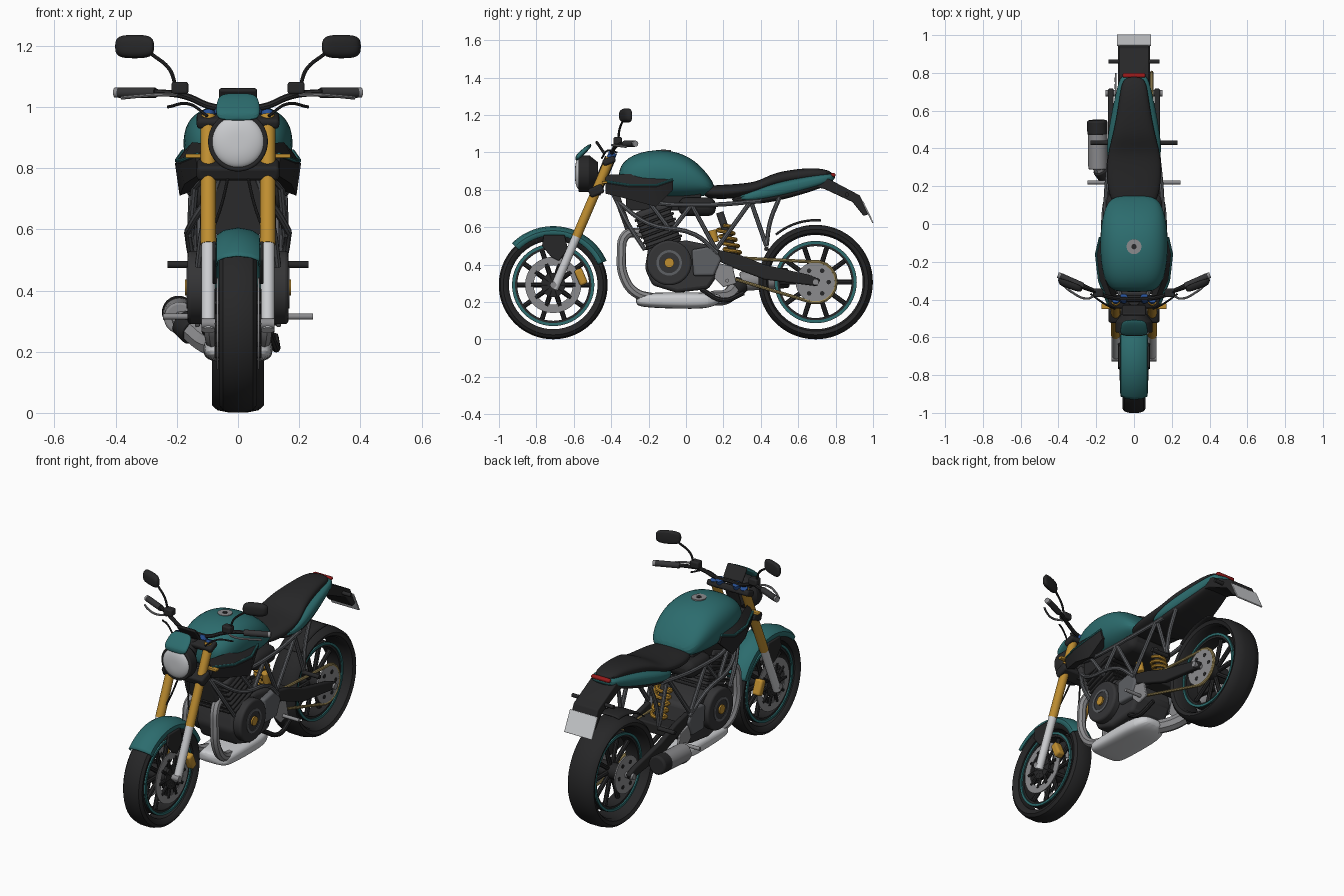
import bpy, bmesh
from math import sin, cos, pi, radians
from mathutils import Vector, Matrix

cube = bpy.data.objects.get("Cube")
if cube:
    bpy.data.objects.remove(cube)

COLOURS = {
    "teal": (.025, .15, .155), "black": (.02, .02, .021), "dark_grey": (.035, .035, .037),
    "frame_grey": (.11, .115, .125), "steel": (.26, .26, .27), "silver": (.6, .61, .63),
    "gold": (.52, .27, .03), "chain_tan": (.36, .27, .1), "red": (.3, .01, .01), "blue": (.02, .08, .3),
}
M, parts = {}, []
for name, rgb in COLOURS.items():
    mat = M[name] = bpy.data.materials.new(name)
    mat.use_nodes = True
    mat.diffuse_color = (*rgb, 1)
    mat.node_tree.nodes["Principled BSDF"].inputs["Base Color"].default_value = (*rgb, 1)


# Helpers
def finish(name, me, colour, mirror=False, bevel=0, subsurf=0, solid=0):
    me.materials.clear()
    me.materials.append(M[colour])
    ob = bpy.data.objects.new(name, me)
    bpy.context.scene.collection.objects.link(ob)
    if bevel:
        mod = ob.modifiers.new("bevel", "BEVEL")
        mod.width, mod.segments = bevel, 3
    if subsurf:
        mod = ob.modifiers.new("subsurf", "SUBSURF")
        mod.levels = mod.render_levels = subsurf
    if solid:
        ob.modifiers.new("solid", "SOLIDIFY").thickness = solid
    if mirror:
        ob.modifiers.new("mirror", "MIRROR")
    parts.append(ob)


def from_bm(name, bm, colour, **opts):
    bmesh.ops.recalc_face_normals(bm, faces=bm.faces)
    me = bpy.data.meshes.new(name)
    bm.to_mesh(me)
    bm.free()
    finish(name, me, colour, **opts)


def cyl(name, pairs, r, colour, r2=None, n=24, **opts):
    bm = bmesh.new()
    for p, q in pairs:
        p, q = Vector(p), Vector(q)
        turn = (q - p).to_track_quat("Z", "Y").to_matrix().to_4x4()
        bmesh.ops.create_cone(bm, cap_ends=True, segments=n, radius1=r, radius2=r2 or r,
                              depth=(q - p).length, matrix=Matrix.Translation((p + q) / 2) @ turn)
    from_bm(name, bm, colour, **opts)


def box(name, c, size, colour, tilt=0, bevel=.008, **opts):
    bm = bmesh.new()
    place = Matrix.Translation(c) @ Matrix.Rotation(tilt, 4, "X") @ Matrix.Diagonal((*size, 1))
    bmesh.ops.create_cube(bm, size=1, matrix=place)
    from_bm(name, bm, colour, bevel=bevel, **opts)


def tube(name, pts, r, colour, cyclic=False, kind="AUTO", **opts):
    cu = bpy.data.curves.new(name, "CURVE")
    cu.dimensions, cu.bevel_depth, cu.bevel_resolution = "3D", r, 2
    cu.resolution_u, cu.use_fill_caps = 5, True
    sp = cu.splines.new("BEZIER")
    sp.bezier_points.add(len(pts) - 1)
    for bp, p in zip(sp.bezier_points, pts):
        bp.co = p
        bp.handle_left_type = bp.handle_right_type = kind
    sp.use_cyclic_u = cyclic
    ob = bpy.data.objects.new(name, cu)
    bpy.context.scene.collection.objects.link(ob)
    deps = bpy.context.evaluated_depsgraph_get()
    me = bpy.data.meshes.new_from_object(ob.evaluated_get(deps))
    bpy.data.objects.remove(ob)
    finish(name, me, colour, **opts)


def skin(bm, rings, wrap_rings, wrap_pts):
    n, k = len(rings), len(rings[0])
    for i in range(n if wrap_rings else n - 1):
        a, b = rings[i], rings[(i + 1) % n]
        for j in range(k if wrap_pts else k - 1):
            l = (j + 1) % k
            bm.faces.new((a[j], a[l], b[l], b[j]))


def lathe(name, prof, y, z, colour, start=0, end=360, n=56, closed=True, **opts):
    # Revolves (radius, x) points about a crosswise axle
    bm, full = bmesh.new(), end - start == 360
    rings = []
    for i in range(n if full else n + 1):
        a = radians(start + (end - start) * i / n)
        rings.append([bm.verts.new((x, y + r * cos(a), z + r * sin(a))) for r, x in prof])
    skin(bm, rings, full, closed)
    from_bm(name, bm, colour, **opts)


def ring(name, r0, r1, x0, x1, y, z, colour, **opts):
    lathe(name, [(r0, x0), (r1, x0), (r1, x1), (r0, x1)], y, z, colour, **opts)


def solid_skin(name, rings, colour, **opts):
    bm = bmesh.new()
    rings = [[bm.verts.new(p) for p in points] for points in rings]
    skin(bm, rings, False, True)
    bm.faces.new(rings[0])
    bm.faces.new(rings[-1])
    from_bm(name, bm, colour, **opts)


def loft(name, sections, colour, xc=0, power=.8, yaw=0, **opts):
    # Sections are (y, bottom, top, half width)
    soft = lambda v: abs(v) ** power * (1 if v > 0 else -1)
    angles = [pi * (j + .5) / 8 for j in range(16)]
    rings = [[(xc + w * soft(cos(t)), y + yaw * w * soft(cos(t)), (lo + hi) / 2 + (hi - lo) / 2 * soft(sin(t)))
              for t in angles] for y, lo, hi, w in sections]
    solid_skin(name, rings, colour, subsurf=2, **opts)


def plate(name, pts, x0, x1, colour, **opts):
    bm = bmesh.new()
    face = bm.faces.new([bm.verts.new((x0, y, z)) for y, z in pts])
    out = bmesh.ops.extrude_face_region(bm, geom=[face])["geom"]
    bmesh.ops.translate(bm, vec=(x1 - x0, 0, 0), verts=[v for v in out if isinstance(v, bmesh.types.BMVert)])
    from_bm(name, bm, colour, **opts)


def spokes(name, y, z, r0, r1, x, count, r, colour, **opts):
    at = lambda a, d: (x, y + d * cos(a), z + d * sin(a))
    cyl(name, [(at(2 * pi * i / count, r0), at(2 * pi * i / count, r1)) for i in range(count)],
        r, colour, n=8, **opts)


# Wheels
FY, FZ, RY, RZ = -.71, .292, .693, .307
for end, y, R, hw in (("front", FY, FZ, .062), ("rear", RY, RZ, .085)):
    half = [(R - .055, .7), (R - .045, .9), (R - .025, 1), (R - .009, .8), (R - .001, .35)]
    tread = [(r, x * hw) for r, x in half] + [(r, -x * hw) for r, x in reversed(half)]
    lathe(end + "_tire", tread, y, R, "black", n=72)
    ring(end + "_rim", .192, .22, -.04, .04, y, R, "black")
    ring(end + "_rim_stripe", .204, .218, .04, .048, y, R, "teal", mirror=True)
    spokes(end + "_spokes", y, R, .03, .2, 0, 10, .013, "black")
    cyl(end + "_hub", [((-.07, y, R), (.07, y, R))], .045, "black")
    reach = .15 if end == "rear" else .12
    cyl(end + "_axle", [((-reach, y, R), (reach, y, R))], .017, "steel")

# Brakes, sprocket and chain
ring("front_brake_disc", .105, .15, .064, .07, FY, FZ, "steel", mirror=True)
spokes("front_disc_carrier", FY, FZ, .03, .118, .067, 10, .01, "black", mirror=True)
cyl("front_disc_centre", [((.06, FY, FZ), (.075, FY, FZ))], .065, "black", mirror=True)
box("front_caliper", (.08, -.562, .335), (.05, .045, .09), "gold", tilt=.4, bevel=.012, mirror=True)
cyl("rear_sprocket_and_disc", [((.092, RY, RZ), (.1, RY, RZ))], .107, "steel", n=40, mirror=True)
holes = [(RY + .07 * cos(i * pi / 3), RZ + .07 * sin(i * pi / 3)) for i in range(6)]
cyl("sprocket_holes", [((.098, y, z), (.102, y, z)) for y, z in holes], .012, "black", mirror=True)
chain = [(.094, RY + .11 * cos(a), RZ + .11 * sin(a)) for a in (radians(d) for d in range(-100, 101, 20))]
chain += [(.094, .12, .445), (.094, .08, .405), (.094, .12, .365)]
tube("chain", chain, .009, "chain_tan", cyclic=True, kind="VECTOR")

# Swingarm, shock and rear guard
plate("swingarm", [(.17, .48), (.28, .455), (.42, .4), (.66, .345), (.72, .32), (.7, .285), (.42, .32),
                   (.26, .38), (.17, .42)], .108, .138, "black", bevel=.008, mirror=True)
box("swingarm_bridge", (0, .27, .41), (.22, .1, .06), "black")
coil = []
for i in range(41):
    t, a = i / 40, i * pi / 4
    coil.append((.04 * cos(a), .2 + .06 * t + .04 * sin(a), .61 - .17 * t))
tube("shock_spring", coil, .01, "gold")
cyl("shock_body", [((0, .18, .68), (0, .275, .4))], .02, "dark_grey")
cyl("shock_reservoir", [((.08, .14, .585), (.08, .155, .52))], .022, "gold", bevel=.005)
lathe("rear_guard", [(.33, .07), (.337, .04), (.337, -.04), (.33, -.07)], RY, RZ, "black",
      start=85, end=130, n=16, closed=False, solid=.006)

# Front fork
def fork(z, x=.097):
    return (x, -.42 - (.935 - z) * .43, z)

cyl("fork_upper", [(fork(.97), fork(.55))], .025, "gold", mirror=True)
cyl("fork_lower", [(fork(.56), fork(.27))], .023, "silver", mirror=True)
cyl("fork_cap", [(fork(.97), fork(.985))], .02, "blue", mirror=True)
box("upper_clamp", fork(.955, 0), (.27, .07, .035), "black", tilt=.4, bevel=.012)
box("lower_clamp", fork(.795, 0), (.27, .08, .05), "black", tilt=.4, bevel=.012)
cyl("steering_stem", [(fork(.97, 0), fork(.78, 0))], .03, "black")
guard = [(.262, .073), (.288, .07), (.304, .045), (.312, 0), (.304, -.045), (.288, -.07), (.262, -.073)]
lathe("front_fender", guard, FY, FZ + .002, "teal", start=24, end=135, n=32, closed=False, solid=.005)
plate("fender_bracket", [(-.76, .56), (-.65, .56), (-.63, .48), (-.68, .42), (-.72, .44), (-.77, .5)],
      .07, .084, "black", bevel=.005, mirror=True)

# Headlight, visor and gauges
cyl("headlight_ring", [((0, -.515, .887), (0, -.575, .887))], .098, "black", n=40, bevel=.006)
cyl("headlight_bowl", [((0, -.515, .887), (0, -.47, .887))], .096, "black", r2=.06, n=40)
loft("headlight_lens", [(y, .887 - r, .887 + r, r) for y, r in
                        ((-.594, .02), (-.592, .05), (-.584, .078), (-.572, .09), (-.56, .09))], "silver", power=1)
loft("visor", [(-.592, .952, .98, .066), (-.575, .96, 1.0, .074), (-.535, .998, 1.035, .071),
               (-.505, 1.03, 1.05, .056)], "teal", power=.6)
box("gauge_panel", (0, -.457, 1.025), (.125, .015, .085), "black", tilt=.6)
cyl("gauge_trim", [((.055, -.4, .975), (.055, -.39, 1.0))], .022, "blue", mirror=True)

# Handlebar, controls and mirrors
tube("handlebar", [(0, -.4, 1), (.08, -.395, 1), (.17, -.375, 1.035), (.23, -.345, 1.045), (.39, -.275, 1.047)],
     .011, "black", mirror=True)
cyl("grip", [((.27, -.328, 1.046), (.39, -.275, 1.047))], .017, "dark_grey", mirror=True)
cyl("bar_end", [((.39, -.275, 1.047), (.403, -.27, 1.047))], .016, "steel", mirror=True)
tube("lever", [(.2, -.375, 1.04), (.25, -.395, 1.04), (.33, -.36, 1.035), (.38, -.32, 1.03)], .006, "steel",
     mirror=True)
box("control_box", (.19, -.365, 1.062), (.055, .045, .04), "black", mirror=True)
tube("mirror_stem", [(.205, -.36, 1.06), (.21, -.36, 1.09), (.225, -.355, 1.125), (.285, -.335, 1.175)], .006,
     "black", mirror=True)
loft("mirror_head", [(-.345, 1.18, 1.215, .045), (-.338, 1.165, 1.23, .06), (-.32, 1.157, 1.238, .066),
                     (-.302, 1.16, 1.235, .063)], "black", xc=.338, power=.6, yaw=.35, mirror=True)
tube("bar_cable", [(.23, -.37, 1.0), (.16, -.42, 1.01), (.1, -.45, .97)], .005, "black", mirror=True)
tube("brake_hose", [(.03, -.5, .78), (.06, -.545, .66), (.11, -.58, .54)], .005, "black", mirror=True)

# Tank and faceted side scoops with a stripe on the ridge
loft("tank", [(-.36, .82, .89, .08), (-.345, .79, .945, .13), (-.27, .76, 1.0, .17), (-.14, .75, 1.022, .185),
              (0, .75, .995, .178), (.09, .765, .92, .155), (.155, .78, .83, .115)], "teal")
cyl("tank_cap", [((0, -.12, .99), (0, -.12, 1.013))], .04, "steel", n=16)
cyl("tank_cap_lock", [((0, -.12, 1.0), (0, -.12, 1.016))], .014, "black")
scoop = [(-.43, .88, .835, .78, .14), (-.3, .885, .815, .748, .19), (-.16, .872, .815, .71, .206),
         (-.07, .857, .845, .8, .185)]
solid_skin("side_scoop", [[(x - .04, y, top), (x, y, mid), (x - .015, y, low), (x - .07, y, low + .02)]
                          for y, top, mid, low, x in scoop], "black", mirror=True)
tube("scoop_stripe", [(x - .006, y, mid + .01) for y, top, mid, low, x in scoop], .007, "teal", kind="VECTOR",
     mirror=True)
box("front_indicator", (.137, -.435, .84), (.07, .03, .014), "gold", bevel=.004, mirror=True)

# Seat and tail
loft("seat", [(.09, .77, .81, .09), (.13, .75, .825, .13), (.25, .75, .83, .15), (.36, .775, .84, .142),
              (.41, .79, .86, .13), (.47, .815, .89, .115), (.56, .835, .908, .095), (.69, .855, .922, .075),
              (.785, .868, .9, .06)], "black")
loft("tail_cowl", [(.26, .735, .765, .12), (.38, .728, .815, .152), (.5, .75, .85, .136), (.62, .782, .872, .114),
                   (.74, .822, .89, .087), (.8, .855, .885, .064)], "teal", power=.65)
loft("undertray", [(.24, .728, .77, .11), (.38, .721, .78, .14), (.5, .743, .8, .124), (.62, .775, .83, .102),
                   (.74, .815, .86, .076), (.79, .845, .87, .055)], "black", power=.5)
box("tail_light", (0, .787, .88), (.12, .025, .02), "red", tilt=-.2)
plate("plate_hanger", [(.66, .85), (.76, .86), (.93, .77), (.975, .67), (.95, .66), (.89, .735), (.74, .805),
                       (.66, .82)], -.08, .08, "black", bevel=.006)
box("number_plate", (0, .972, .68), (.18, .008, .125), "silver", tilt=.45, bevel=.002)
cyl("rear_indicator", [((.07, .86, .775), (.135, .86, .775))], .011, "black", mirror=True)

# Frame
for i, path in enumerate((
        [(.07, -.38, .82), (.14, -.2, .74), (.15, .1, .72), (.125, .4, .74)],
        [(.07, -.37, .74), (.15, -.2, .62), (.16, .05, .56), (.14, .17, .46)],
        [(.14, -.2, .74), (.155, -.08, .58)], [(.155, -.08, .58), (.15, .03, .72)],
        [(.15, .03, .72), (.14, .16, .48)], [(.135, .16, .48), (.13, .34, .73)],
        [(.12, .35, .73), (.125, .43, .5)], [(.125, .43, .5), (.12, .45, .63), (.115, .5, .76)],
        [(.06, -.39, .78), (.11, -.31, .62), (.13, -.22, .48)])):
    tube("frame_tube_%d" % i, path, .012, "frame_grey", mirror=True)

# Engine, radiator and airbox
plate("crankcase", [(-.2, .5), (-.22, .38), (-.18, .29), (-.05, .25), (.12, .27), (.18, .36), (.15, .5), (0, .53)],
      -.12, .12, "dark_grey", bevel=.02)
cyl("engine_cover", [((.11, -.09, .41), (.165, -.09, .41))], .12, "dark_grey", n=40, bevel=.012, mirror=True)
ring("engine_cover_rim", .055, .068, .16, .168, -.09, .41, "frame_grey", mirror=True)
cyl("cover_cap", [((.16, -.09, .41), (.174, -.09, .41))], .026, "gold", mirror=True)
plate("sprocket_cover", [(.03, .48), (.14, .5), (.19, .43), (.15, .34), (.04, .34)], .11, .15, "frame_grey",
      bevel=.012, mirror=True)
box("cylinder", (0, -.15, .6), (.22, .19, .23), "dark_grey", tilt=.35, bevel=.02)
for i in range(6):
    box("cooling_fin_%d" % i, (0, -.12 - i * .011, .52 + i * .03), (.25, .21, .014), "black", tilt=.35, bevel=.004)
box("radiator", (0, -.34, .68), (.17, .035, .22), "dark_grey", tilt=.35)
box("under_tank", (0, -.12, .74), (.2, .4, .1), "black")
box("airbox", (0, .06, .71), (.3, .2, .1), "black", bevel=.04)

# Exhaust
tube("header_pipe", [(.06, -.24, .57), (.08, -.32, .56), (.09, -.345, .45), (.09, -.33, .33), (.085, -.27, .25),
                     (.07, -.17, .22)], .026, "steel", mirror=True)
loft("exhaust_box", [(-.27, .185, .24, .1), (-.23, .17, .25, .115), (0, .162, .255, .115), (.13, .165, .25, .11),
                     (.19, .2, .24, .06)], "silver", power=.6)
tube("link_pipe", [(-.05, .14, .22), (-.1, .22, .23), (-.16, .27, .28), (-.19, .33, .31)], .04, "steel")
cyl("link_collar", [((-.145, .255, .265), (-.175, .295, .295))], .048, "black", bevel=.006)
cyl("muffler", [((-.19, .29, .31), (-.193, .5, .325))], .052, "steel", n=32, bevel=.008)
cyl("muffler_tip", [((-.193, .47, .324), (-.195, .55, .33))], .054, "black", n=32, bevel=.012)

# Pegs and stand
plate("peg_bracket", [(.17, .41), (.25, .39), (.27, .3), (.2, .28), (.15, .33)], .125, .14, "steel", bevel=.004,
      mirror=True)
cyl("rider_peg", [((.13, .22, .315), (.245, .22, .315))], .01, "steel", mirror=True)
cyl("passenger_peg", [((.12, .43, .485), (.23, .43, .485))], .012, "black", mirror=True)
tube("side_stand", [(.1, .08, .27), (.125, .2, .21), (.12, .31, .25)], .013, "black")

# Smooth shading with sharp edges kept
bpy.ops.object.select_all(action="DESELECT")
for ob in parts:
    ob.select_set(True)
bpy.context.view_layer.objects.active = parts[0]
bpy.ops.object.shade_smooth_by_angle(angle=radians(35))
